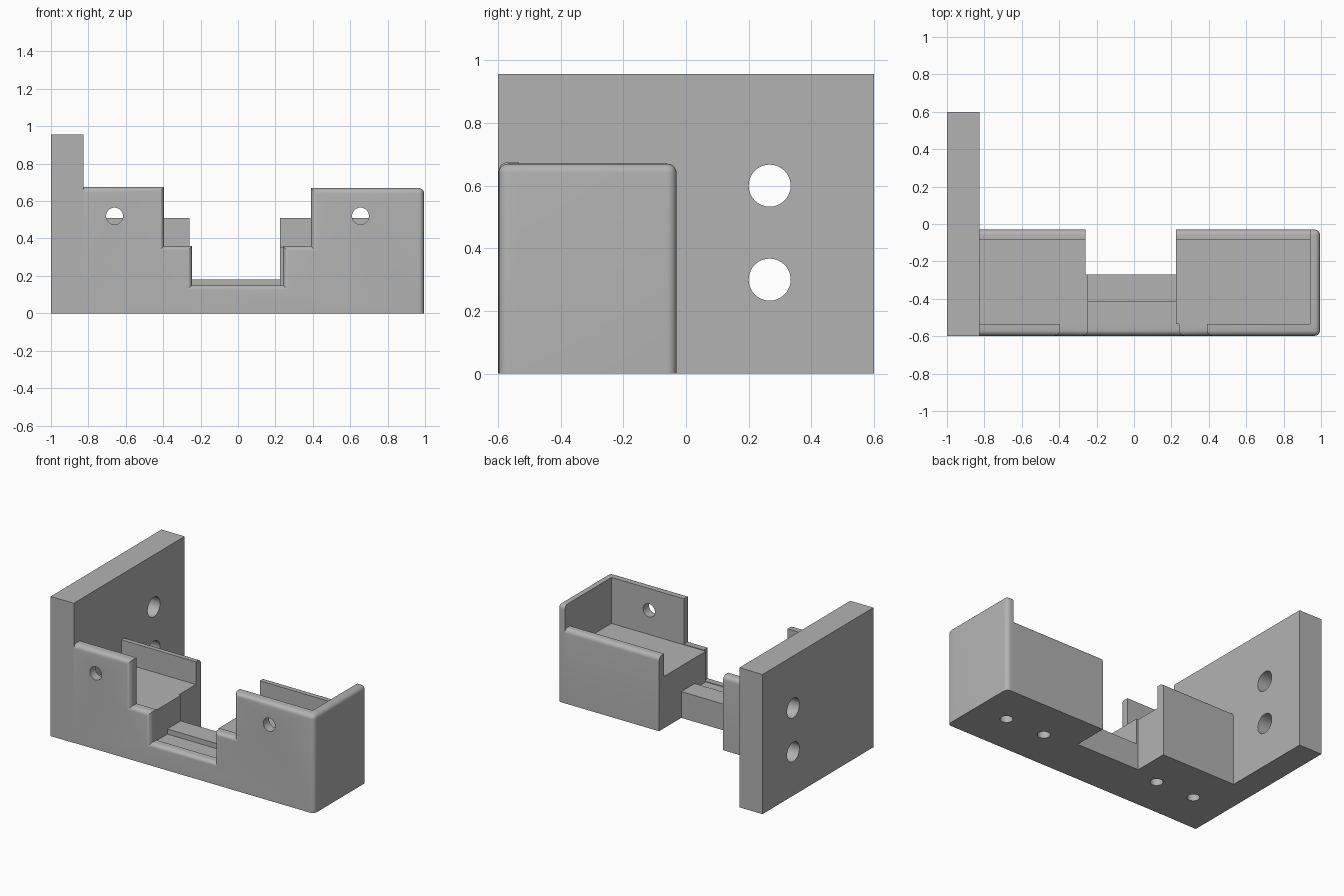
import bpy, bmesh, math
from mathutils import Vector, Matrix

cube = bpy.data.objects.get("Cube")
if cube:
    bpy.data.objects.remove(cube, do_unlink=True)

grey = bpy.data.materials.new("plain grey")
grey.use_nodes = True
grey.diffuse_color = (0.45, 0.45, 0.45, 1)
grey.node_tree.nodes["Principled BSDF"].inputs["Base Color"].default_value = grey.diffuse_color

ROUND = 0.03
LEFT, RIGHT = -0.825, 0.995      # ends of the tray
FRONT, BACK = -0.598, -0.03      # faces of the tray


def extrude_profile(name, points, y0, y1, rounded=None):
    """Extrude an x-z outline along y and round the edges chosen by a rule."""
    bm = bmesh.new()
    base = bm.faces.new([bm.verts.new((x, y0, z)) for x, z in points])
    moved = bmesh.ops.extrude_face_region(bm, geom=[base])["geom"]
    bmesh.ops.translate(bm, vec=(0, y1 - y0, 0),
                        verts=[v for v in moved if isinstance(v, bmesh.types.BMVert)])
    bmesh.ops.recalc_face_normals(bm, faces=bm.faces)
    if rounded:
        edges = [e for e in bm.edges if rounded(e.verts[0].co, e.verts[1].co)]
        bmesh.ops.bevel(bm, geom=edges, offset=ROUND, segments=5, profile=0.5,
                        affect='EDGES', clamp_overlap=True)
    mesh = bpy.data.meshes.new(name)
    bm.to_mesh(mesh)
    bm.free()
    ob = bpy.data.objects.new(name, mesh)
    bpy.context.collection.objects.link(ob)
    mesh.materials.append(grey)
    return ob


def block(name, x0, x1, y0, y1, z0, z1, rounded=None):
    return extrude_profile(name, [(x0, z0), (x1, z0), (x1, z1), (x0, z1)], y0, y1, rounded)


def drill(ob, centres, radius, depth, axis):
    """Cut round holes along an axis through the given centres."""
    bm = bmesh.new()
    turn = Vector((0, 0, 1)).rotation_difference(Vector(axis)).to_matrix().to_4x4()
    for c in centres:
        bmesh.ops.create_cone(bm, cap_ends=True, segments=40, radius1=radius, radius2=radius,
                              depth=depth, matrix=Matrix.Translation(c) @ turn)
    mesh = bpy.data.meshes.new(ob.name + "_drill")
    bm.to_mesh(mesh)
    bm.free()
    mesh.materials.append(grey)
    cutter = bpy.data.objects.new(ob.name + "_drill", mesh)
    bpy.context.collection.objects.link(cutter)
    cutter.hide_render = True
    cutter.hide_viewport = True
    cutter.display_type = 'WIRE'
    mod = ob.modifiers.new("holes", 'BOOLEAN')
    mod.operation, mod.solver, mod.object = 'DIFFERENCE', 'EXACT', cutter


def both(a, b, axis, value):
    return abs(a[axis] - value) < 1e-4 and abs(b[axis] - value) < 1e-4


# Mounting plate with two bolt holes
plate = block("mounting_plate", -1, LEFT, -0.6, 0.6, 0, 0.957)
drill(plate, [(-0.91, 0.267, 0.3), (-0.91, 0.267, 0.6)], 0.067, 0.5, (1, 0, 0))

# Stepped front wall, rounded along its front outline and outer end
outline = [(LEFT, 0), (RIGHT, 0), (RIGHT, 0.67), (0.39, 0.67), (0.39, 0.36), (0.24, 0.36),
           (0.24, 0.15), (-0.245, 0.15), (-0.245, 0.36), (-0.395, 0.36),
           (-0.395, 0.675), (LEFT, 0.675)]


def front_rule(a, b):
    on_outline = both(a, b, 1, FRONT) and not both(a, b, 2, 0) and not both(a, b, 0, LEFT)
    return on_outline or (both(a, b, 0, RIGHT) and both(a, b, 2, 0.67))


front = extrude_profile("front_wall", outline, FRONT, -0.535, front_rule)
drill(front, [(-0.66, -0.57, 0.52), (0.655, -0.57, 0.52)], 0.045, 0.3, (0, 1, 0))

# End wall, rounded on its outer top and back edges
block("end_wall", 0.94, RIGHT, -0.535, BACK, 0, 0.67,
      lambda a, b: (both(a, b, 0, RIGHT) and (both(a, b, 2, 0.67) or both(a, b, 1, BACK)))
      or (both(a, b, 2, 0.67) and both(a, b, 1, BACK)))

# Raised floors, each with two blind screw holes underneath, and low back walls
for side, x0, x1, holes in (("left", 0.225, 0.94, (0.46, 0.76)),
                            ("right", LEFT, -0.26, (-0.445, -0.74))):
    floor = block(side + "_floor", x0, x1, -0.535, -0.085, 0, 0.355)
    drill(floor, [(x, -0.315, 0) for x in holes], 0.04, 0.4, (0, 0, 1))
    block(side + "_back_wall", x0, x1, -0.085, BACK, 0, 0.51,
          lambda a, b: both(a, b, 2, 0.51) and both(a, b, 1, BACK))

# Low bridge between the floors with a raised rear strip
block("bridge_floor", -0.26, 0.225, -0.535, -0.415, 0, 0.145)
block("bridge_strip", -0.26, 0.225, -0.415, -0.27, 0, 0.18)
block("right_floor_lip", -0.26, -0.245, -0.535, -0.27, 0.14, 0.355)
block("left_floor_lip", 0.225, 0.24, -0.535, -0.27, 0.14, 0.355)

# Smooth the rounded edges and holes, keeping corners sharp
bpy.ops.object.select_all(action='DESELECT')
for ob in bpy.context.collection.objects:
    if ob.type == 'MESH' and not ob.hide_render:
        ob.select_set(True)
        bpy.context.view_layer.objects.active = ob
bpy.ops.object.shade_smooth_by_angle(angle=math.radians(35))
